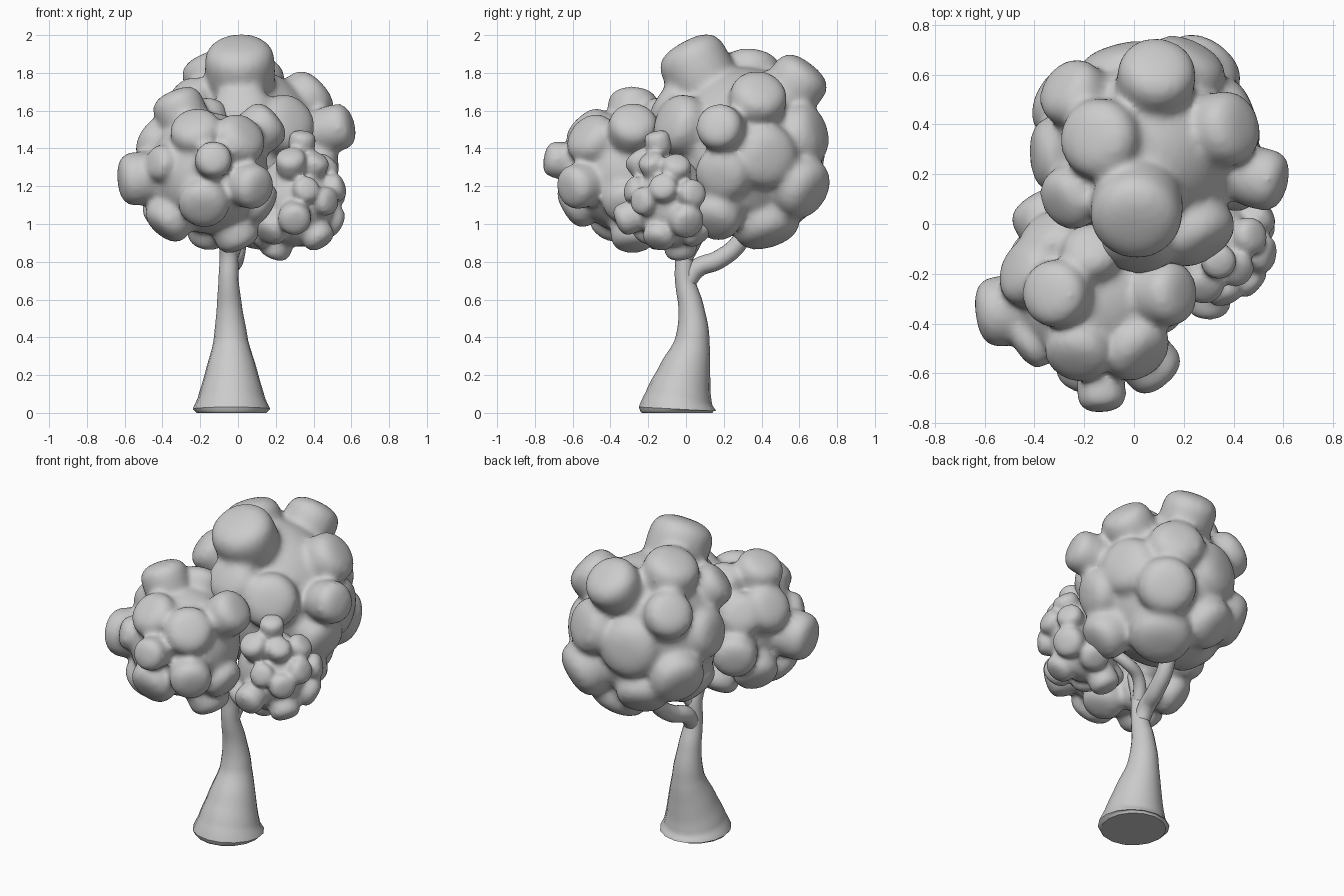
import bpy, bmesh
from mathutils import Vector, Matrix


def limb(name, pts):
    """Tapered round tube through (x, y, z, radius) points, turned into a mesh."""
    cu = bpy.data.curves.new(name, 'CURVE')
    cu.dimensions = '3D'
    cu.bevel_depth = 1.0
    cu.bevel_resolution = 6
    cu.resolution_u = 8
    cu.use_fill_caps = True
    sp = cu.splines.new('BEZIER')
    sp.bezier_points.add(len(pts) - 1)
    for bp, (x, y, z, r) in zip(sp.bezier_points, pts):
        bp.co = (x, y, z)
        bp.radius = r
        bp.handle_left_type = bp.handle_right_type = 'AUTO'
    ob = bpy.data.objects.new(name, cu)
    bpy.context.collection.objects.link(ob)
    bpy.ops.object.select_all(action='DESELECT')
    bpy.context.view_layer.objects.active = ob
    ob.select_set(True)
    bpy.ops.object.convert(target='MESH')
    bpy.ops.object.shade_smooth_by_angle()
    return ob


def foliage(name, center, radii, knobs, voxel, smooth):
    """Leafy clump: an ellipsoid core with blunt knobs (x, y, z, r) fused on it."""
    c = Vector(center)
    bm = bmesh.new()
    bmesh.ops.create_icosphere(bm, subdivisions=4, radius=1,
                               matrix=Matrix.Translation(c) @ Matrix.Diagonal((*radii, 1)))
    for x, y, z, r in knobs:
        p = Vector((x, y, z))
        rot = (p - c).to_track_quat('Z', 'Y').to_matrix()
        vs = bmesh.ops.create_icosphere(bm, subdivisions=3, radius=1)['verts']
        for v in vs:
            # superellipsoid profile gives the blunt, flattened end
            h = v.co.xy.length
            k = (h ** 3 + abs(v.co.z) ** 3) ** (-1 / 3)
            q = v.co * k * r * 1.1
            q.z *= 0.74 if q.z > 0 else 1.2
            v.co = p + rot @ q
    me = bpy.data.meshes.new(name)
    bm.to_mesh(me)
    bm.free()
    ob = bpy.data.objects.new(name, me)
    bpy.context.collection.objects.link(ob)
    rm = ob.modifiers.new('fuse', 'REMESH')
    rm.mode = 'VOXEL'
    rm.voxel_size = voxel
    rm.use_smooth_shade = True
    sm = ob.modifiers.new('soften', 'SMOOTH')
    sm.factor = 0.5
    sm.iterations = smooth
    return ob


# Trunk and branches
limb('trunk', [(-.035, -.045, 0, .185), (-.035, -.045, .02, .205), (-.035, -.038, .08, .178),
               (-.035, -.01, .2, .143), (-.038, .033, .38, .092), (-.045, .028, .55, .068),
               (-.05, -.005, .7, .053), (-.05, -.015, .85, .048), (-.09, -.12, 1.1, .04)])
limb('back_branch', [(-.05, .0, .68, .045), (-.045, .06, .765, .05), (-.02, .17, .81, .05),
                     (.0, .28, .9, .047), (.03, .36, 1.1, .04)])
limb('side_branch', [(-.05, -.015, .8, .04), (.02, .06, .93, .035), (.12, .08, .98, .035),
                     (.28, 0, 1.08, .03)])

# Big crown
crown = [
    (.01, .05, 1.84, .17), (-.13, .34, 1.79, .15), (.09, .59, 1.75, .145),
    (.36, .38, 1.66, .14), (.52, .18, 1.51, .115), (.36, .41, 1.36, .16),
    (.26, .60, 1.20, .155), (.15, .42, 1.02, .165), (.41, .20, 1.27, .135),
    (.20, .61, 1.47, .15), (-.04, .59, 1.40, .165), (-.24, .52, 1.62, .13),
    (-.26, .48, 1.24, .15), (-.25, .11, 1.65, .12), (-.30, .28, 1.44, .14),
    (-.08, .54, 1.12, .14), (-.20, .26, 1.12, .14), (.02, -.06, 1.60, .14),
    (.24, -.02, 1.52, .15), (.34, .16, 1.05, .13)]
foliage('crown_foliage', (.04, .30, 1.38), (.40, .38, .45), crown, .018, 14)

# Front left clump
front = [
    (-.53, -.35, 1.24, .13), (-.31, -.28, 1.61, .125), (-.22, -.50, 1.48, .125),
    (.00, -.49, 1.44, .13), (.13, -.28, 1.51, .12), (-.13, -.68, 1.34, .09),
    (.07, -.57, 1.20, .11), (-.18, -.56, 1.12, .125), (-.01, -.28, .95, .11),
    (-.36, -.38, 1.03, .12), (-.41, -.20, 1.43, .13), (-.36, .03, 1.22, .12),
    (-.38, -.14, 1.07, .12), (-.33, -.07, 1.42, .12), (.10, -.32, 1.12, .11),
    (-.40, -.48, 1.32, .09), (-.15, -.12, .97, .11), (-.17, -.12, 1.56, .11)]
foliage('front_foliage', (-.16, -.30, 1.27), (.32, .31, .32), front, .016, 12)

# Small right clump
side = [
    (.28, -.24, 1.33, .075), (.34, -.15, 1.44, .065), (.41, -.18, 1.32, .065),
    (.30, -.31, 1.03, .08), (.20, -.03, .88, .08), (.42, -.14, .94, .08),
    (.48, .00, 1.02, .085), (.51, -.12, 1.19, .07), (.46, -.22, 1.12, .07),
    (.50, .03, 1.16, .07), (.36, -.27, 1.18, .065), (.18, -.20, .98, .085),
    (.34, .05, .96, .08), (.46, -.05, 1.30, .07), (.12, -.08, .95, .08)]
foliage('side_foliage', (.30, -.08, 1.12), (.21, .19, .24), side, .012, 10)
